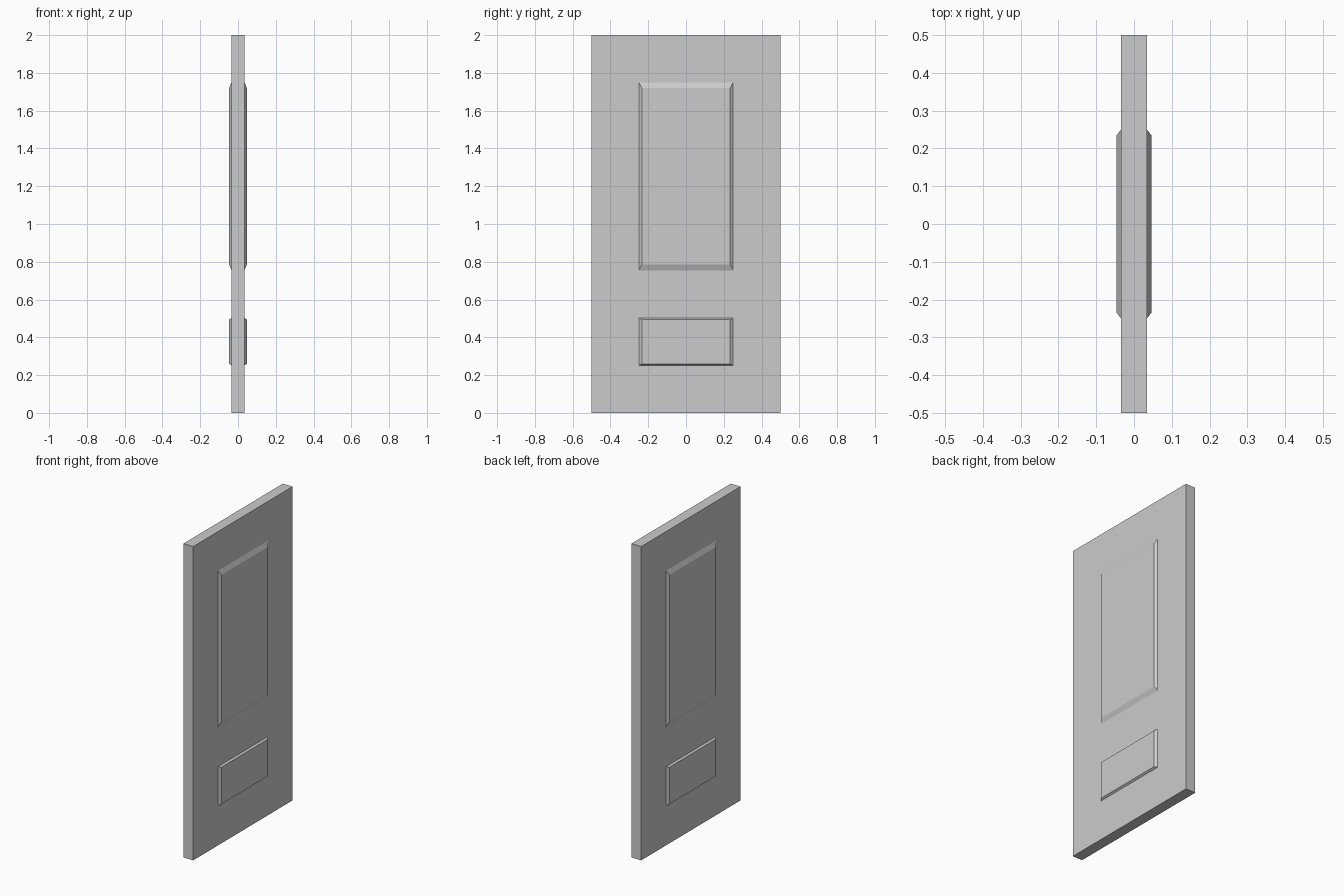
import bpy, bmesh

if "Cube" in bpy.data.objects:
    bpy.data.objects.remove(bpy.data.objects["Cube"])

HALF_T = 0.0345   # half thickness of the slab
PANEL_X = 0.0465  # outer face of the raised panels


def loft(name, sections):
    """Closed solid from rectangles stacked along x: (x, half_y, z0, z1)."""
    bm = bmesh.new()
    rings = []
    for x, hy, z0, z1 in sections:
        rings.append([bm.verts.new((x, y, z)) for y, z in
                      ((-hy, z0), (hy, z0), (hy, z1), (-hy, z1))])
    for a, b in zip(rings, rings[1:]):
        for i in range(4):
            j = (i + 1) % 4
            bm.faces.new((a[i], a[j], b[j], b[i]))
    bm.faces.new(rings[0])
    bm.faces.new(rings[-1])
    bmesh.ops.recalc_face_normals(bm, faces=bm.faces)
    mesh = bpy.data.meshes.new(name)
    bm.to_mesh(mesh)
    bm.free()
    obj = bpy.data.objects.new(name, mesh)
    bpy.context.collection.objects.link(obj)
    return obj


def raised_panel(name, z0, z1, slope):
    """Panel standing proud of both door faces, with bevelled borders."""
    base, top = (0.25, z0, z1), (0.234, z0 + slope, z1 - slope)
    loft(name, [(-PANEL_X, *top), (-HALF_T, *base),
                (HALF_T, *base), (PANEL_X, *top)])


# Door slab
loft("door_slab", [(-HALF_T, 0.5, 0, 2), (HALF_T, 0.5, 0, 2)])

# Raised panels, on both faces
raised_panel("upper_panel", 0.755, 1.75, 0.03)
raised_panel("lower_panel", 0.252, 0.502, 0.0075)
